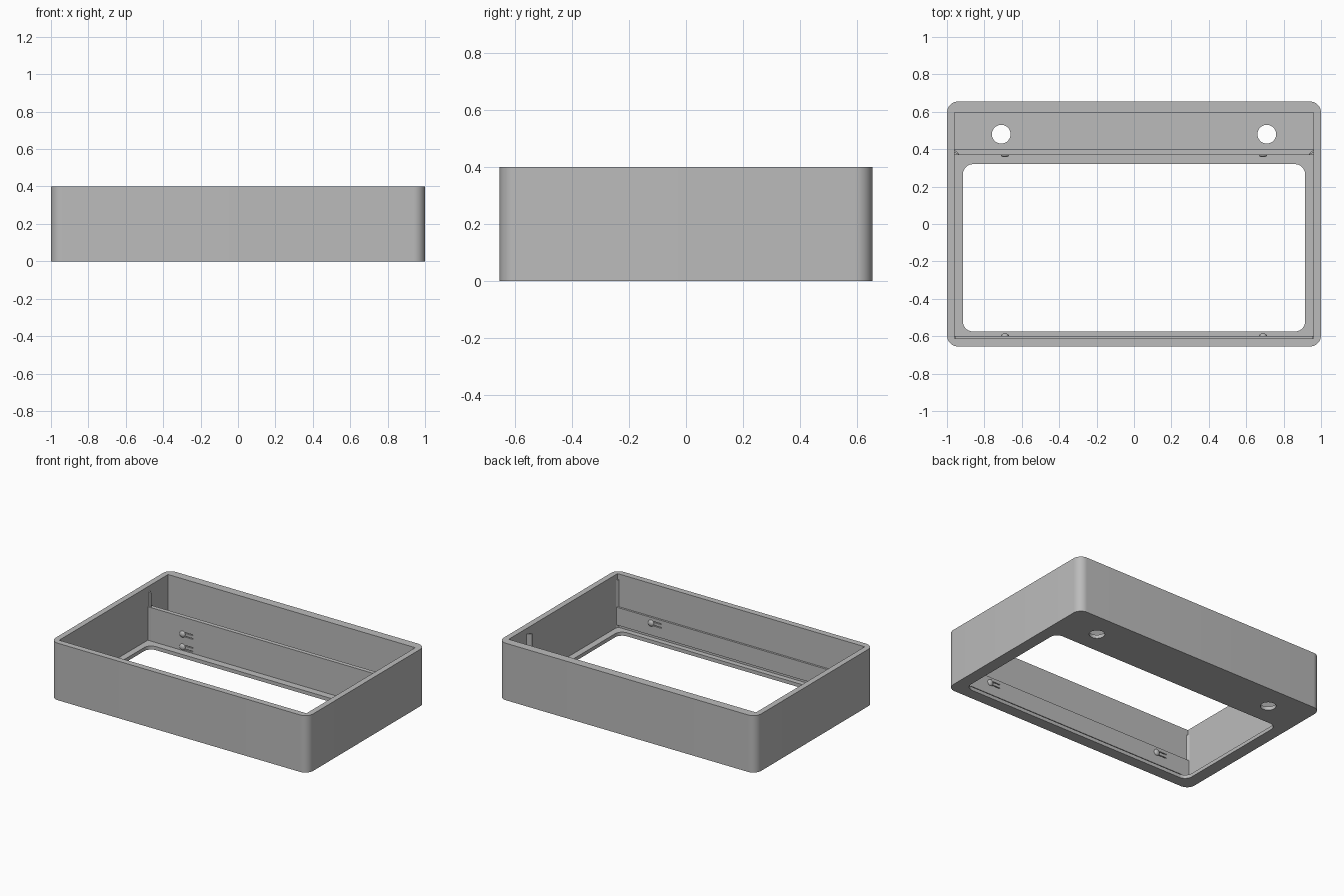
import bpy, bmesh, math
from mathutils import Vector

if "Cube" in bpy.data.objects:
    bpy.data.objects.remove(bpy.data.objects["Cube"], do_unlink=True)

grey = bpy.data.materials.new("plain grey")
grey.use_nodes = True
grey.diffuse_color = (0.5, 0.5, 0.5, 1)
grey.node_tree.nodes["Principled BSDF"].inputs["Base Color"].default_value = (0.5, 0.5, 0.5, 1)


def finish(name, bm):
    bmesh.ops.recalc_face_normals(bm, faces=bm.faces)
    mesh = bpy.data.meshes.new(name)
    bm.to_mesh(mesh)
    bm.free()
    mesh.materials.append(grey)
    ob = bpy.data.objects.new(name, mesh)
    bpy.context.collection.objects.link(ob)
    return ob


def prism(name, points, z0, z1):
    """Extrude a flat outline upwards from z0 to z1."""
    bm = bmesh.new()
    face = bm.faces.new([bm.verts.new((x, y, z0)) for x, y in points])
    top = bmesh.ops.extrude_face_region(bm, geom=[face])["geom"]
    bmesh.ops.translate(bm, vec=(0, 0, z1 - z0),
                        verts=[v for v in top if isinstance(v, bmesh.types.BMVert)])
    return finish(name, bm)


def block(name, x0, x1, y0, y1, z0, z1):
    return prism(name, [(x0, y0), (x1, y0), (x1, y1), (x0, y1)], z0, z1)


def rounded(x0, x1, y0, y1, r, steps=10):
    """Outline of a rectangle with round corners."""
    points = []
    corners = [(x1 - r, y1 - r), (x0 + r, y1 - r), (x0 + r, y0 + r), (x1 - r, y0 + r)]
    for quarter, (cx, cy) in enumerate(corners):
        for i in range(steps + 1):
            a = (quarter + i / steps) * math.pi / 2
            points.append((cx + r * math.cos(a), cy + r * math.sin(a)))
    return points


def cut(ob, cutters):
    """Subtract the cutters from an object and remove them."""
    bpy.context.view_layer.objects.active = ob
    for c in cutters:
        mod = ob.modifiers.new("cut", "BOOLEAN")
        mod.operation = "DIFFERENCE"
        mod.solver = "EXACT"
        mod.object = c
        bpy.ops.object.modifier_apply(modifier=mod.name)
        bpy.data.objects.remove(c, do_unlink=True)


def smooth(ob):
    bpy.ops.object.select_all(action="DESELECT")
    ob.select_set(True)
    bpy.context.view_layer.objects.active = ob
    bpy.ops.object.shade_smooth_by_angle(angle=math.radians(30))


HEIGHT, FLOOR = 0.4, 0.025
INNER_X, FRONT_Y, BACK_Y = 0.96, -0.612, 0.595
WALL_FACE, RAIL_FACE = 0.37, -0.598

# Tray: rounded outer shell, hollow above the floor, window and two cable holes
tray = prism("tray", rounded(-1, 1, -0.655, 0.655, 0.06), 0, HEIGHT)
cutters = [
    block("hollow", -INNER_X, INNER_X, FRONT_Y, BACK_Y, FLOOR, 1),
    prism("window", rounded(-0.915, 0.915, -0.575, 0.32, 0.055), -1, 1),
]
for side in (-1, 1):
    x, y, r = side * 0.71, 0.48, 0.05
    cutters.append(prism("hole", rounded(x - r, x + r, y - r, y + r, r * 0.999), -1, 1))
cut(tray, cutters)
smooth(tray)

# Partition in front of the rear channel, and a rail along the front wall
partition = block("partition", -INNER_X, INNER_X, WALL_FACE, 0.4, FLOOR - 0.005, 0.26)
rail = block("front_rail", -INNER_X, INNER_X, FRONT_Y - 0.005, RAIL_FACE, 0.045, 0.17)


def catch(name, x, face, z, out):
    """Round snap bump on the face; out is the y direction it points."""
    bm = bmesh.new()
    bmesh.ops.create_uvsphere(bm, u_segments=20, v_segments=12, radius=0.022)
    bmesh.ops.scale(bm, vec=(1, 0.6, 1), verts=bm.verts)
    bmesh.ops.translate(bm, vec=(x, face, z), verts=bm.verts)
    smooth(finish(name, bm))


def slits(x, face, z, out):
    """Pair of narrow slots that free the springy arm beside a bump."""
    x0, x1 = sorted((x, x - out * 0.08))
    return [block("slit", x0, x1, face - 0.01, face + 0.01, z + dz - 0.003, z + dz + 0.003)
            for dz in (-0.013, 0.013)]


# Snap bumps with their spring slots
for part, face, out, levels in ((partition, WALL_FACE, -1, (0.05, 0.14)),
                                (rail, RAIL_FACE, 1, (0.13,))):
    for x in (-0.69, 0.69):
        for z in levels:
            cut(part, slits(x, face, z, out))
            catch(part.name + "_catch", x, face, z, out)

# Slim corner posts at the ends of the partition and the rail
for side in (-1, 1):
    wall, tip = side * (INNER_X + 0.003), side * (INNER_X - 0.025)
    prism("partition_post", [(wall, 0.4), (wall, 0.385), (tip, WALL_FACE - 0.001),
                             (tip, 0.375)], FLOOR - 0.005, 0.36)
    prism("front_post", [(wall, FRONT_Y - 0.003), (wall, RAIL_FACE + 0.008),
                         (side * (INNER_X - 0.012), FRONT_Y - 0.003)], FLOOR - 0.005, 0.36)
